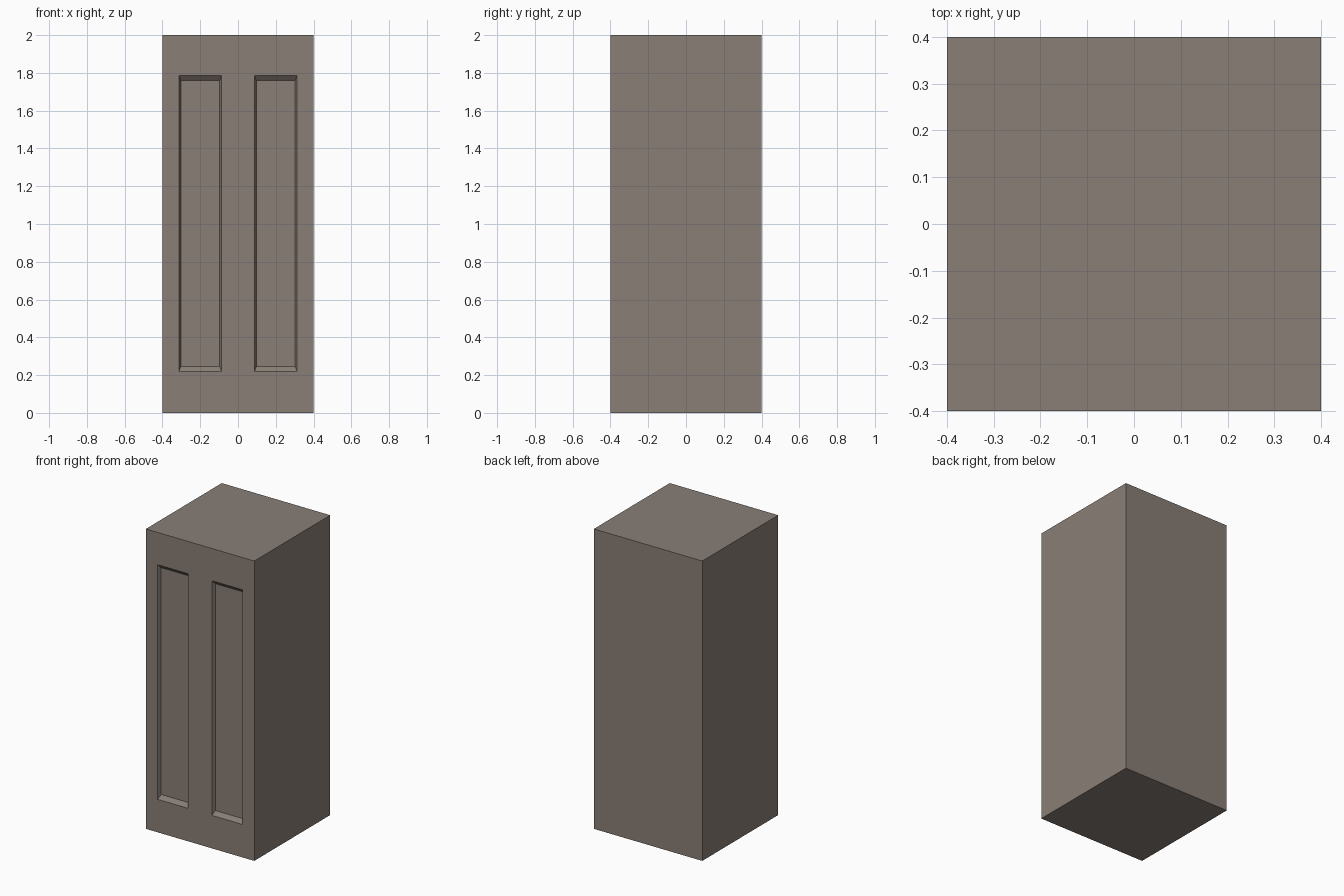
import bpy, bmesh
from mathutils import Vector, Matrix

if "Cube" in bpy.data.objects:
    bpy.data.objects.remove(bpy.data.objects["Cube"])

W, H = 0.8, 2.0
PANELS_X = [(-0.3125, -0.0875), (0.0875, 0.3125)]
Z0, Z1 = 0.22, 1.785
DEPTH = 0.023

# Cabinet body
bm = bmesh.new()
bmesh.ops.create_cube(bm, size=1, matrix=Matrix.Translation((0, 0, H / 2)) @ Matrix.Diagonal((W, W, H, 1)))


def front_faces():
    bm.normal_update()
    return [f for f in bm.faces if f.normal.y < -0.9]


def cut_front(co, no):
    faces = front_faces()
    geom = faces + list({e for f in faces for e in f.edges}) + list({v for f in faces for v in f.verts})
    bmesh.ops.bisect_plane(bm, geom=geom, plane_co=co, plane_no=no)


# Panel outlines on the front only
for pair in PANELS_X:
    for x in pair:
        cut_front((x, 0, 0), (1, 0, 0))
for z in (Z0, Z1):
    cut_front((0, 0, z), (0, 0, 1))

# Sunken panels with sloped borders
for a, b in PANELS_X:
    mid = Vector(((a + b) / 2, -W / 2, (Z0 + Z1) / 2))
    face = min(front_faces(), key=lambda f: (f.calc_center_median() - mid).length)
    bmesh.ops.inset_region(bm, faces=[face], thickness=0.01, use_even_offset=True)
    for v in face.verts:
        v.co.y += DEPTH
        v.co.z += 0.016 if v.co.z < mid.z else -0.016

bmesh.ops.recalc_face_normals(bm, faces=bm.faces)
mesh = bpy.data.meshes.new("cabinet")
bm.to_mesh(mesh)
bm.free()
obj = bpy.data.objects.new("cabinet", mesh)
bpy.context.collection.objects.link(obj)

# Taupe finish
mat = bpy.data.materials.new("taupe")
mat.diffuse_color = (0.25, 0.21, 0.18, 1)
mat.use_nodes = True
mat.node_tree.nodes["Principled BSDF"].inputs["Base Color"].default_value = mat.diffuse_color
mesh.materials.append(mat)
